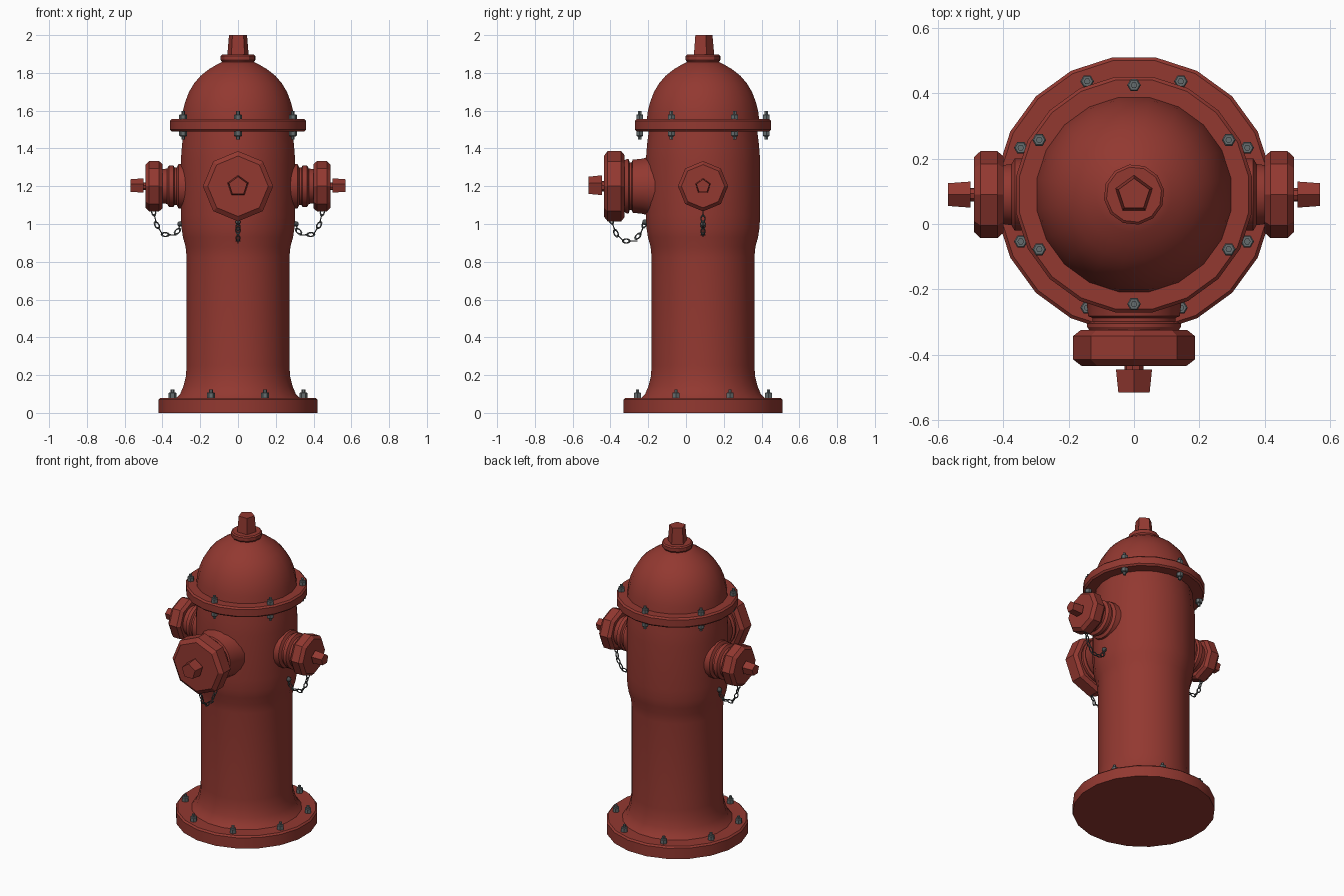
import bpy, bmesh
from math import pi, sin, cos, radians
from mathutils import Matrix, Vector

cube = bpy.data.objects.get("Cube")
if cube:
    bpy.data.objects.remove(cube, do_unlink=True)


def material(name, rgb):
    m = bpy.data.materials.new(name)
    m.use_nodes = True
    m.diffuse_color = (*rgb, 1)
    m.node_tree.nodes["Principled BSDF"].inputs["Base Color"].default_value = (*rgb, 1)
    return m


RED = material("red paint", (0.29, 0.04, 0.03))
STEEL = material("bolt steel", (0.13, 0.15, 0.155))
DARK = material("chain steel", (0.07, 0.078, 0.08))
AXIS = Matrix.Translation((0, 0.09, 0))
SIDES = 20


def lathe(bm, profile, sides, matrix=AXIS, phase=0.0, closed=False):
    """Revolve (radius, height) points about local z; closed makes a ring."""
    rings = []
    for r, h in profile:
        rings.append([bm.verts.new(matrix @ Vector((r * cos(a), r * sin(a), h)))
                      for a in (phase + 2 * pi * i / sides for i in range(sides))])
    pairs = list(zip(rings, rings[1:]))
    if closed:
        pairs.append((rings[-1], rings[0]))
    else:
        bm.faces.new(rings[0][::-1])
        bm.faces.new(rings[-1])
    for low, high in pairs:
        for i in range(sides):
            j = (i + 1) % sides
            bm.faces.new((low[i], low[j], high[j], high[i]))


def finish(bm, name, mat, angle=30):
    bmesh.ops.recalc_face_normals(bm, faces=bm.faces)
    mesh = bpy.data.meshes.new(name)
    bm.to_mesh(mesh)
    bm.free()
    mesh.materials.append(mat)
    mesh.shade_smooth()
    mesh.set_sharp_from_angle(angle=radians(angle))
    obj = bpy.data.objects.new(name, mesh)
    bpy.context.collection.objects.link(obj)
    return obj


def turned(name, profile, sides=SIDES, matrix=AXIS, phase=pi / SIDES, mat=RED, angle=30):
    bm = bmesh.new()
    lathe(bm, profile, sides, matrix, phase)
    return finish(bm, name, mat, angle)


# Main body
turned("base_plate", [(0.425, 0), (0.425, 0.07), (0.415, 0.08), (0.3, 0.08)])
turned("barrel", [(0.335, 0.075), (0.31, 0.1), (0.293, 0.14), (0.28, 0.19), (0.275, 0.25),
                  (0.275, 0.82), (0.281, 0.88), (0.295, 0.93), (0.303, 0.98), (0.306, 1.05),
                  (0.306, 1.34), (0.3, 1.42), (0.29, 1.5)], angle=35)
turned("top_flange", [(0.355, 1.49), (0.365, 1.5), (0.365, 1.545), (0.355, 1.555)])
turned("dome", [(0.302, 1.55), (0.295, 1.6), (0.282, 1.65), (0.262, 1.7), (0.235, 1.745),
                (0.2, 1.785), (0.155, 1.82), (0.115, 1.843), (0.08, 1.86)], angle=35)
turned("dome_collar", [(0.08, 1.85), (0.093, 1.868), (0.093, 1.89), (0.085, 1.897)], 12)
turned("top_nut", [(0.06, 1.89), (0.05, 2.0)], 5, phase=pi / 2)


# Bolt circles
def bolts(name, count, radius, start, z, flip=1):
    bm = bmesh.new()
    for i in range(count):
        a = start + 2 * pi * i / count
        place = AXIS @ Matrix.Translation((radius * cos(a), radius * sin(a), z))
        place = place @ Matrix.Diagonal((1, 1, flip, 1))
        lathe(bm, [(0.021, -0.004), (0.021, 0.022), (0.017, 0.026)], 6, place)
        lathe(bm, [(0.01, 0.02), (0.01, 0.042)], 6, place)
    finish(bm, name, STEEL)


bolts("base_bolts", 8, 0.375, pi / 8, 0.083)
bolts("flange_bolts_upper", 6, 0.335, pi / 2, 1.555)
bolts("flange_bolts_lower", 6, 0.335, pi / 2, 1.49, -1)


# Chain of alternating links hung along a (distance, height) path
def chain(name, path, turn):
    pts = [Vector((d, 0, z)) for d, z in path]
    step, left, links = 0.036, 0.012, []
    for a, b in zip(pts, pts[1:]):
        length = (b - a).length
        t = (b - a) / length
        while left <= length:
            links.append((a + t * left, t))
            left += step
        left -= length
    bm = bmesh.new()
    wire = [(0.0105 + 0.0035 * cos(k * pi / 3), 0.0035 * sin(k * pi / 3)) for k in range(6)]
    side = Vector((0, 1, 0))
    for i, (pos, t) in enumerate(links):
        n = t.cross(side)
        u, w = (side, n) if i % 2 else (n, -side)
        frame = Matrix((t * 1.75, u, w)).transposed().to_4x4()
        lathe(bm, wire, 10, turn @ Matrix.Translation(pos) @ frame, closed=True)
    # Anchor eye on the barrel
    eye = Matrix.Translation(pts[-1]) @ Matrix.Rotation(pi / 2, 4, 'Y')
    lathe(bm, [(0.014, -0.02), (0.014, 0.008), (0.008, 0.014)], 8, turn @ eye)
    finish(bm, name, DARK, 50)


# Capped outlets
def outlet(prefix, direction, neck, cap_r, cap_in, cap_out, nut_r, hang):
    turn = AXIS @ Matrix.Rotation(direction, 4, 'Z')
    out = turn @ Matrix.Translation((0, 0, 1.2)) @ Matrix.Rotation(pi / 2, 4, 'Y')
    turned(prefix + "_neck", neck, SIDES, out)
    turned(prefix + "_cap", [(cap_r * 0.88, cap_in), (cap_r, cap_in + 0.018),
                             (cap_r, cap_out - 0.02), (cap_r * 0.86, cap_out)],
           8, out, 0, angle=15)
    turned(prefix + "_nut_stem", [(nut_r * 0.5, cap_out - 0.01), (nut_r * 0.5, cap_out + 0.015)],
           8, out)
    turned(prefix + "_nut", [(nut_r, cap_out + 0.01), (nut_r * 0.87, cap_out + 0.08)],
           5, out, pi)
    chain(prefix + "_chain", hang, turn)


side_neck = [(0.125, 0.25), (0.118, 0.315), (0.1, 0.325), (0.1, 0.335), (0.112, 0.342),
             (0.112, 0.365), (0.095, 0.375), (0.09, 0.41)]
front_neck = [(0.17, 0.24), (0.148, 0.32), (0.142, 0.372), (0.128, 0.378), (0.128, 0.388),
              (0.145, 0.394), (0.145, 0.405), (0.13, 0.43)]
side_hang = [(0.45, 1.075), (0.43, 0.995), (0.4, 0.945), (0.34, 0.942), (0.317, 0.965), (0.306, 1.0)]
front_hang = [(0.49, 1.03), (0.46, 0.95), (0.42, 0.91), (0.37, 0.91), (0.33, 0.95), (0.306, 1.01)]

for label, angle in (("left_outlet", 0), ("right_outlet", pi)):
    outlet(label, angle, side_neck, 0.133, 0.4, 0.49, 0.042, side_hang)
outlet("front_outlet", -pi / 2, front_neck, 0.186, 0.415, 0.525, 0.058, front_hang)
